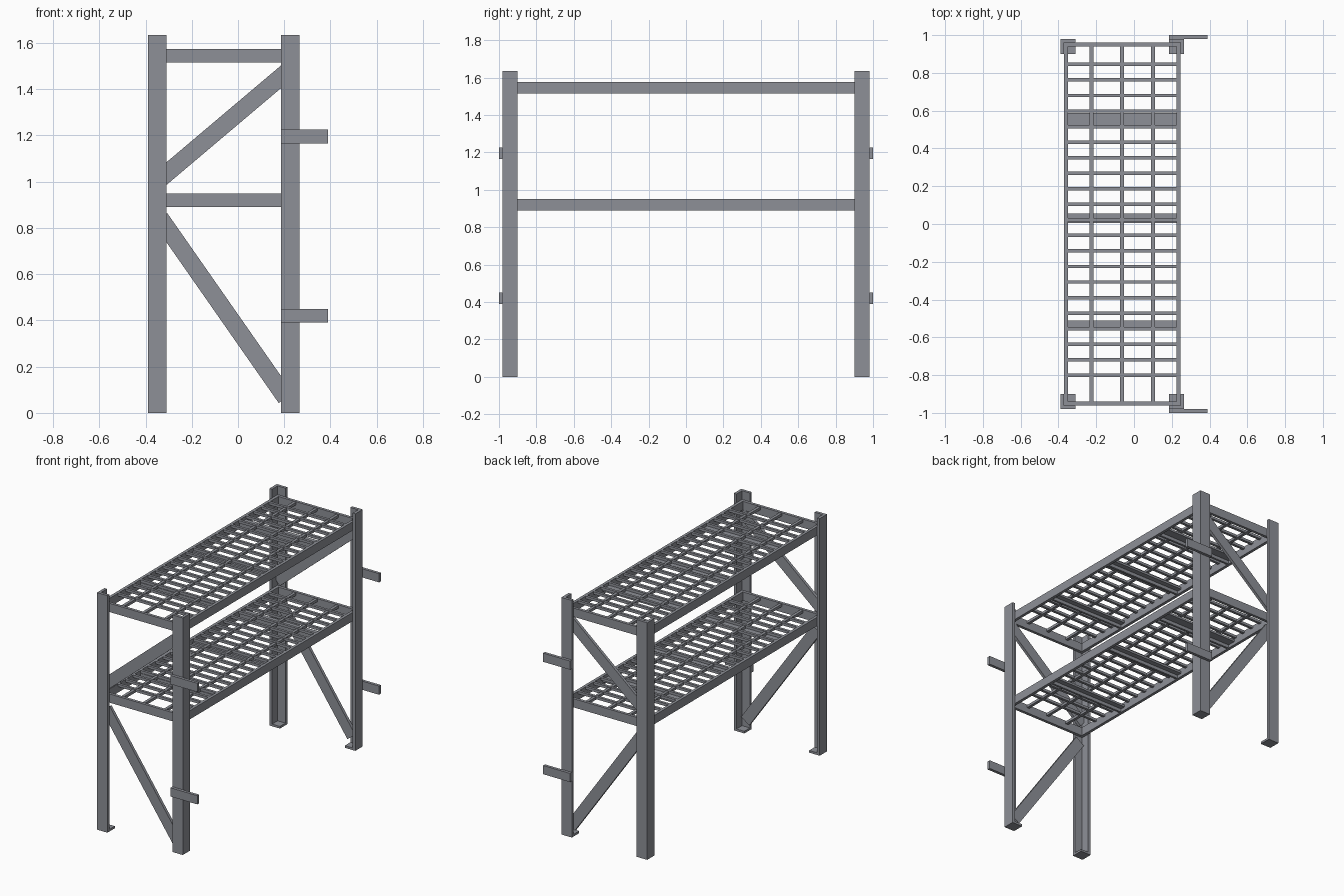
import bpy, bmesh, math
from mathutils import Matrix, Vector

if "Cube" in bpy.data.objects:
    bpy.data.objects.remove(bpy.data.objects["Cube"], do_unlink=True)

steel = bpy.data.materials.new("steel grey")
steel.use_nodes = True
GREY = (0.27, 0.28, 0.31, 1)
steel.diffuse_color = GREY
steel.node_tree.nodes["Principled BSDF"].inputs["Base Color"].default_value = GREY


def box(bm, x0, x1, y0, y1, z0, z1):
    size = Matrix.Diagonal((abs(x1 - x0), abs(y1 - y0), abs(z1 - z0), 1))
    mid = Matrix.Translation(((x0 + x1) / 2, (y0 + y1) / 2, (z0 + z1) / 2))
    bmesh.ops.create_cube(bm, size=1, matrix=mid @ size)


def finish(name, bm):
    mesh = bpy.data.meshes.new(name)
    bm.to_mesh(mesh)
    bm.free()
    mesh.materials.append(steel)
    obj = bpy.data.objects.new(name, mesh)
    bpy.context.collection.objects.link(obj)
    return obj


LEFT, RIGHT, END = -0.39, 0.265, 0.98   # outer faces of the posts
LEG, T = 0.08, 0.02                     # angle leg width and thickness
HEIGHT, BEAM = 1.635, 0.06


def angle_post(name, x, y):
    """L-section post with its corner outside and a small foot plate."""
    sx, sy = (1 if x < 0 else -1), (1 if y < 0 else -1)
    outline = [(0, 0), (LEG, 0), (LEG, T), (T, T), (T, LEG), (0, LEG)]
    bm = bmesh.new()
    face = bm.faces.new([bm.verts.new((x + sx * a, y + sy * b, 0)) for a, b in outline])
    up = bmesh.ops.extrude_face_region(bm, geom=[face])["geom"]
    bmesh.ops.translate(bm, vec=(0, 0, HEIGHT),
                        verts=[v for v in up if isinstance(v, bmesh.types.BMVert)])
    bmesh.ops.recalc_face_normals(bm, faces=bm.faces)
    box(bm, x + sx * T, x + sx * LEG, y + sy * T, y + sy * LEG, 0, 0.015)
    finish(name, bm)


def brace(name, start, end, y, width=0.075):
    """Flat diagonal bar in an end frame."""
    a, b = Vector((start[0], y, start[1])), Vector((end[0], y, end[1]))
    d = b - a
    bm = bmesh.new()
    box(bm, -d.length / 2, d.length / 2, -T / 2, T / 2, -width / 2, width / 2)
    turn = Matrix.Rotation(-math.atan2(d.z, d.x), 4, 'Y')
    bm.transform(Matrix.Translation((a + b) / 2) @ turn)
    finish(name, bm)


# Posts, braces and side brackets at both ends
for end, s in (("front", -1), ("back", 1)):
    angle_post(end + "_right_post", LEFT, s * END)
    angle_post(end + "_left_post", RIGHT, s * END)
    y = s * (END - 1.5 * T)
    brace(end + "_upper_brace", (-0.365, 0.988), (0.235, 1.495), y)
    brace(end + "_lower_brace", (-0.337, 0.843), (0.207, 0.064), y)
    for level, z in (("lower", 0.42), ("upper", 1.195)):
        bm = bmesh.new()
        box(bm, RIGHT - LEG, 0.39, s * END, s * (END + T), z - 0.03, z + 0.03)
        finish(f"{end}_{level}_bracket", bm)

# Shelves
X0, X1, Y = LEFT + T, RIGHT - T, END - T
for level, top in (("lower", 0.95), ("upper", 1.575)):
    frame = bmesh.new()
    for x in (X0, X1 - T):
        box(frame, x, x + T, -Y, Y, top - BEAM, top)
    for s in (-1, 1):
        box(frame, X0 + T, X1 - T, s * (Y - T), s * Y, top - BEAM, top)
    finish(level + "_shelf_frame", frame)

    grid = bmesh.new()
    for i in range(21):
        y = 0.845 - i * 0.0823
        box(grid, X0 + T, X1 - T, y - 0.009, y + 0.009, top - 0.018, top)
    for x in (-0.225, -0.063, 0.1):
        box(grid, x - 0.01, x + 0.01, T - Y, Y - T, top - 0.022, top - 0.004)
    finish(level + "_shelf_grid", grid)

    # Angle-section supports under the grid
    supports = bmesh.new()
    for y0, y1 in ((0.515, 0.588), (0.005, 0.055), (-0.56, -0.51)):
        box(supports, X0 + T, X1 - T, y0, y1, top - 0.037, top - 0.022)
        box(supports, X0 + T, X1 - T, y0, y0 + 0.015, top - BEAM, top - 0.037)
    finish(level + "_shelf_supports", supports)
